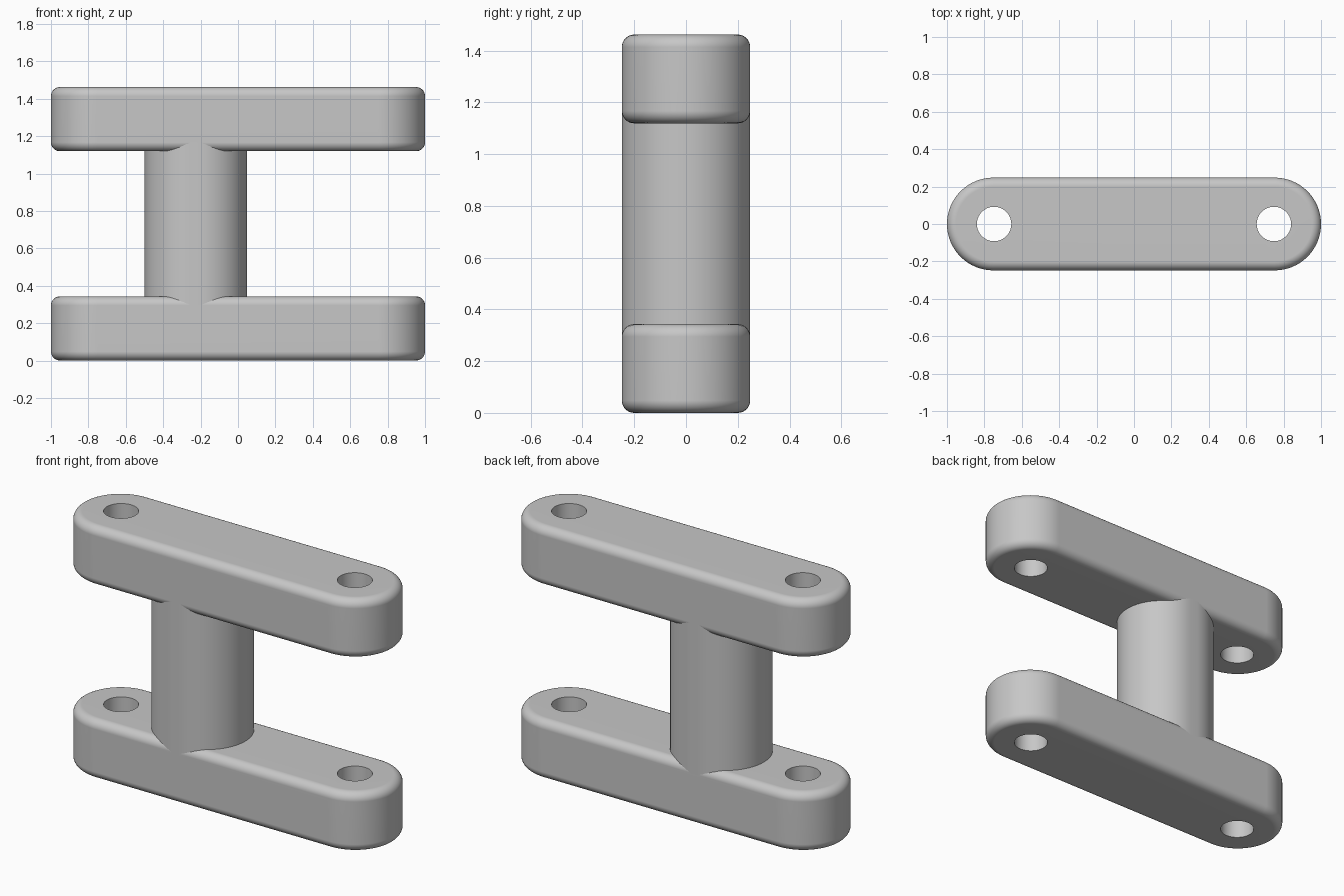
import bpy
import bmesh
from math import cos, sin, pi, radians

cube = bpy.data.objects.get("Cube")
if cube:
    bpy.data.objects.remove(cube, do_unlink=True)

HALF_WIDTH = 0.248      # bar and post half thickness
BAR_HEIGHT = 0.343
TOP_BAR_Z = 1.119
FILLET = 0.048
HOLE_X, HOLE_RADIUS = 0.748, 0.092
ARC, ROUND_STEPS = 32, 8

grey = bpy.data.materials.new("light grey")
grey.use_nodes = True
colour = (0.57, 0.57, 0.57, 1)
grey.diffuse_color = colour
grey.node_tree.nodes["Principled BSDF"].inputs["Base Color"].default_value = colour


def slot_ring(bm, half_span, radius, z, cx=0):
    """Outline of two half circles joined by straight sides."""
    ring = []
    for side, start in ((1, -pi / 2), (-1, pi / 2)):
        for i in range(ARC + 1):
            a = start + pi * i / ARC
            ring.append(bm.verts.new((cx + side * half_span + radius * cos(a), radius * sin(a), z)))
    return ring


def circle_ring(bm, cx, radius, z):
    steps = [2 * pi * i / (2 * ARC) for i in range(2 * ARC)]
    return [bm.verts.new((cx + radius * cos(a), radius * sin(a), z)) for a in steps]


def bridge(bm, rings):
    for low, high in zip(rings, rings[1:]):
        for i in range(len(low)):
            j = (i + 1) % len(low)
            bm.faces.new((low[i], low[j], high[j], high[i]))


def cap(bm, loops):
    """Fill the area inside the first loop and outside the others."""
    edges = [bm.edges.get((loop[i - 1], loop[i])) for loop in loops for i in range(len(loop))]
    bmesh.ops.triangle_fill(bm, edges=edges, use_beauty=True)


def finish(bm, name):
    bmesh.ops.recalc_face_normals(bm, faces=bm.faces)
    mesh = bpy.data.meshes.new(name)
    bm.to_mesh(mesh)
    bm.free()
    mesh.materials.append(grey)
    obj = bpy.data.objects.new(name, mesh)
    bpy.context.collection.objects.link(obj)
    bpy.ops.object.select_all(action='DESELECT')
    obj.select_set(True)
    bpy.context.view_layer.objects.active = obj
    bpy.ops.object.shade_smooth_by_angle(angle=radians(35))
    # keep the broad faces flat beside the rounded rims
    weighted = obj.modifiers.new("flat face shading", 'WEIGHTED_NORMAL')
    weighted.keep_sharp = True
    return obj


def make_bar(name, z0):
    bm = bmesh.new()
    quarter = [pi / 2 * i / ROUND_STEPS for i in range(ROUND_STEPS + 1)]
    rim = [(FILLET * (1 - sin(a)), FILLET * (1 - cos(a))) for a in quarter]
    profile = rim + [(inset, BAR_HEIGHT - z) for inset, z in reversed(rim)]
    outer = [slot_ring(bm, 1 - HALF_WIDTH, HALF_WIDTH - inset, z0 + z) for inset, z in profile]
    bridge(bm, outer)
    # pin holes at both ends
    holes = []
    for x in (-HOLE_X, HOLE_X):
        hole = [circle_ring(bm, x, HOLE_RADIUS, z) for z in (z0, z0 + BAR_HEIGHT)]
        bridge(bm, hole)
        holes.append(hole)
    for end in (0, -1):
        cap(bm, [outer[end]] + [hole[end] for hole in holes])
    return finish(bm, name)


make_bar("lower_bar", 0)
make_bar("upper_bar", TOP_BAR_Z)

# connecting post, its ends buried in the bars
bm = bmesh.new()
post = [slot_ring(bm, 0.026, HALF_WIDTH, z, cx=-0.226)
        for z in (BAR_HEIGHT - 0.06, TOP_BAR_Z + 0.06)]
bridge(bm, post)
for ring in post:
    bm.faces.new(ring)
finish(bm, "connecting_post")
